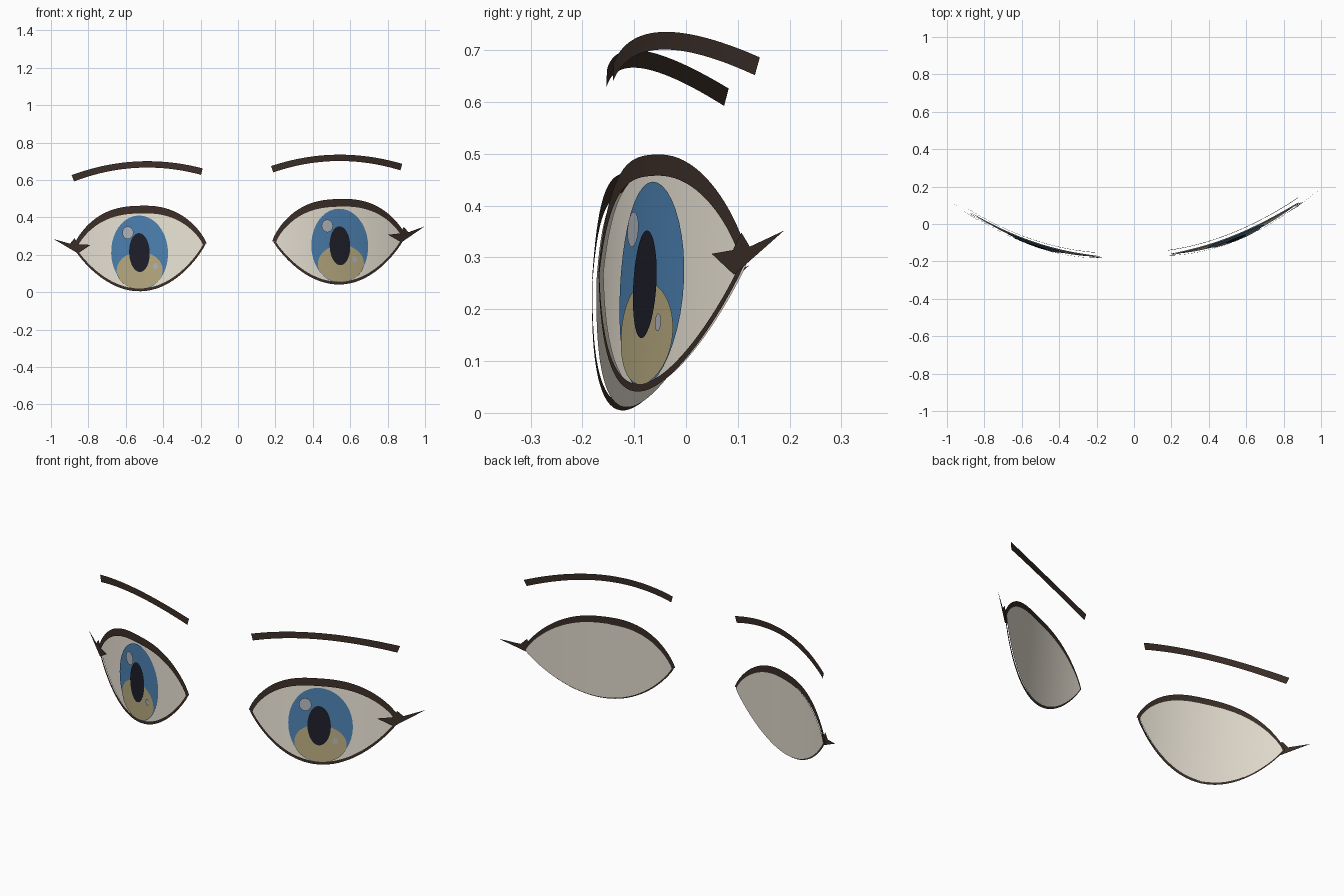
import bpy, math

if "Cube" in bpy.data.objects:
    bpy.data.objects.remove(bpy.data.objects["Cube"])

ROLL = 0.034   # the whole pair is turned slightly, raising and receding on +x
CX = 0.533     # eye centre, distance from the middle


def material(name, rgb):
    m = bpy.data.materials.new(name)
    m.diffuse_color = (*rgb, 1)
    m.use_nodes = True
    m.node_tree.nodes["Principled BSDF"].inputs["Base Color"].default_value = m.diffuse_color
    return m


BROWN = material("dark_brown", (0.045, 0.028, 0.021))
WHITE = material("warm_white", (0.80, 0.75, 0.65))
BLUE = material("blue", (0.07, 0.21, 0.42))
AMBER = material("amber", (0.46, 0.39, 0.21))
BLACK = material("near_black", (0.012, 0.013, 0.022))
GLINT = material("pale_grey", (0.42, 0.44, 0.48))


def place(side, a, z, front):
    """Wrap a flat point (a = distance from middle) onto the curved face."""
    y = -0.167 + 0.228 * (a - 0.18) + 0.41 * (a - 0.18) * (a - 0.54)
    x = side * a
    return (x + 0.008 - ROLL * (z - 0.26),
            y + ROLL * x + 0.05 * (z - 0.26) - front,
            z + ROLL * x)


def build(name, side, points, faces, mat, front):
    if side < 0:
        faces = [f[::-1] for f in faces]
    me = bpy.data.meshes.new(name)
    me.from_pydata([place(side, a, z, front) for a, z in points], [], faces)
    me.materials.append(mat)
    me.shade_smooth()
    ob = bpy.data.objects.new(name + ("_right" if side > 0 else "_left"), me)
    bpy.context.collection.objects.link(ob)


def strip(name, side, low, high, mat, front, rows=1):
    """Surface spanned between two curves with equal point counts."""
    n = len(low)
    pts = [(p[0] + (q[0] - p[0]) * r / rows, p[1] + (q[1] - p[1]) * r / rows)
           for r in range(rows + 1) for p, q in zip(low, high)]
    faces = [(r * n + i, r * n + i + 1, (r + 1) * n + i + 1, (r + 1) * n + i)
             for r in range(rows) for i in range(n - 1)]
    build(name, side, pts, faces, mat, front)


def disc(name, side, ca, cz, ra, rz, mat, front, rings=5, n=40):
    pts = [(ca, cz)]
    for r in range(1, rings + 1):
        for i in range(n):
            t = 2 * math.pi * i / n
            pts.append((ca + ra * r / rings * math.cos(t),
                        cz + rz * r / rings * math.sin(t)))
    faces = [(0, 1 + i, 1 + (i + 1) % n) for i in range(n)]
    for r in range(rings - 1):
        b = 1 + r * n
        faces += [(b + i, b + n + i, b + n + (i + 1) % n, b + (i + 1) % n)
                  for i in range(n)]
    build(name, side, pts, faces, mat, front)


def lid_curve(half, height, base, p, q, n=48):
    """Arch from the inner corner to the outer corner."""
    out = []
    for i in range(n + 1):
        t = -math.cos(math.pi * i / n)
        out.append((CX + half * t,
                    base + height * max(0, 1 - abs(t) ** p) ** q))
    return out


def brow_curve(offset, n=24):
    out = []
    for i in range(n + 1):
        t = 2 * i / n - 1
        slope = -0.02 - 0.32 * t
        out.append((CX + 0.345 * t - offset * slope,
                    0.70 - 0.006 * t - 0.055 * t * t + offset))
    return out


for side in (1, -1):
    # eyeball
    strip("eye_white", side,
          lid_curve(0.345, -0.234, 0.263, 2.0, 0.9),
          lid_curve(0.345, 0.183, 0.263, 2.5, 0.8), WHITE, 0, rows=8)
    # iris, lower glow, pupil and two glints (glints sit the same way in both eyes)
    disc("iris", side, CX + 0.002, 0.229, 0.152, 0.199, BLUE, 0.005)
    disc("iris_glow", side, CX + 0.005, 0.135, 0.123, 0.098, AMBER, 0.008)
    disc("pupil", side, CX + 0.003, 0.23, 0.055, 0.104, BLACK, 0.011)
    disc("large_glint", side, CX - 0.061 * side, 0.338, 0.030, 0.034, GLINT, 0.014, 2, 24)
    disc("small_glint", side, CX + 0.079 * side, 0.154, 0.013, 0.017, GLINT, 0.014, 2, 24)
    # lids
    strip("upper_lid", side,
          lid_curve(0.336, 0.177, 0.262, 2.5, 0.8),
          lid_curve(0.357, 0.214, 0.266, 2.5, 0.8), BROWN, 0.008, rows=2)
    strip("lower_lid", side,
          lid_curve(0.351, -0.240, 0.263, 2.0, 0.9),
          lid_curve(0.338, -0.225, 0.263, 2.0, 0.9), BROWN, 0.008)
    # pointed lash at the outer corner
    build("corner_lash", side,
          [(0.795, 0.28), (0.865, 0.237), (0.992, 0.318),
           (0.905, 0.29), (0.88, 0.318), (0.858, 0.285)],
          [(0, 1, 5), (1, 3, 5), (3, 4, 5), (1, 2, 3)], BROWN, 0.016)
    # brow
    strip("eyebrow", side, brow_curve(-0.017), brow_curve(0.017), BROWN, 0.0)
